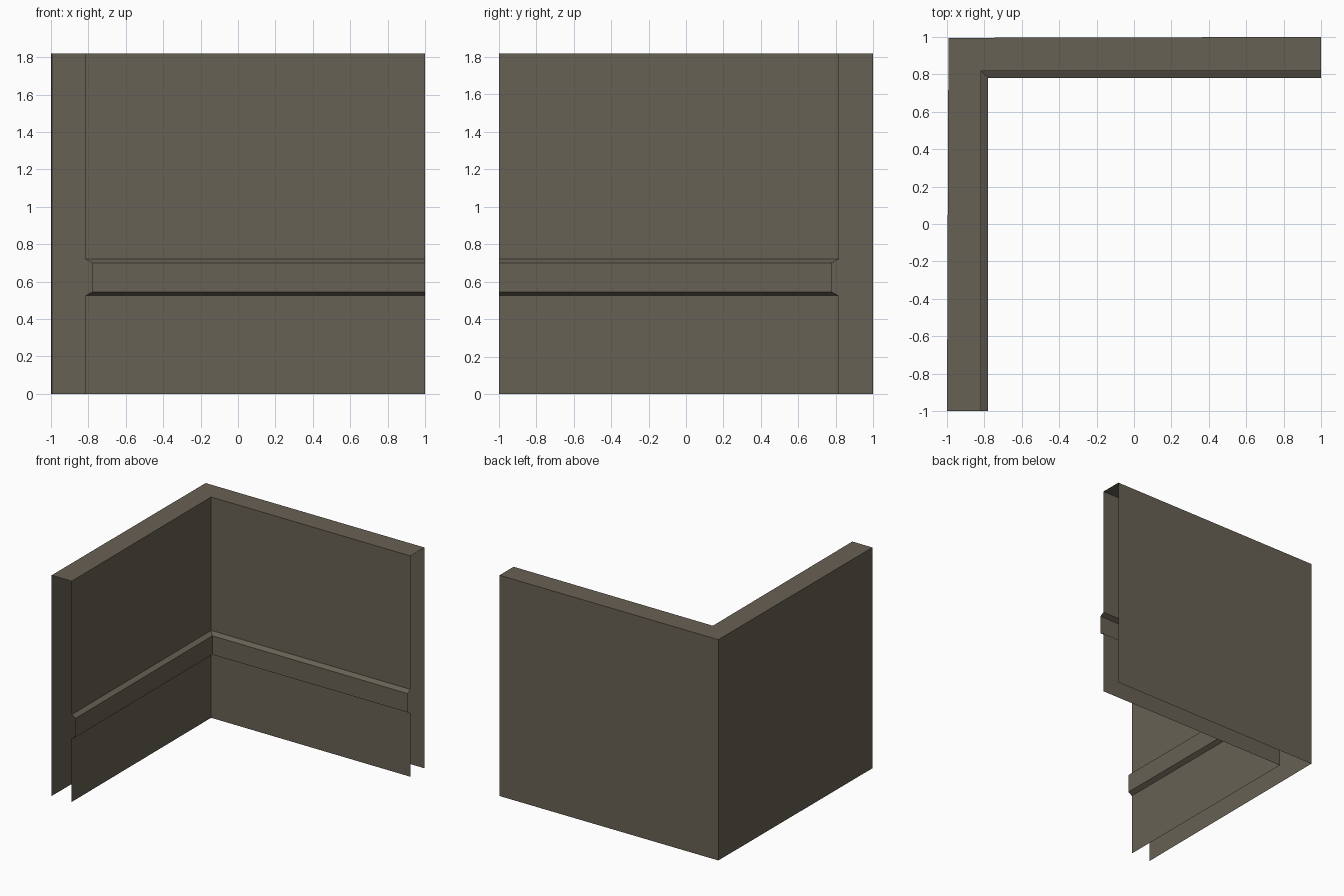
import bpy, bmesh

if "Cube" in bpy.data.objects:
    bpy.data.objects.remove(bpy.data.objects["Cube"])

OUT_TOP = 1.82

# Cross-section from outer foot, over the top, down the inner face and its rail
# (distance in from the outer face, height)
profile = [(0, 0), (0, OUT_TOP), (0.183, OUT_TOP), (0.183, 0.72),
           (0.22, 0.70), (0.22, 0.545), (0.183, 0.525), (0.183, 0)]

wall = bpy.data.materials.new("wall taupe")
wall.diffuse_color = (0.137, 0.119, 0.087, 1)
wall.use_nodes = True
wall.node_tree.nodes["Principled BSDF"].inputs["Base Color"].default_value = wall.diffuse_color


def stations(d, z):
    """Points at the left wall end, mitred corner and back wall end."""
    skew = 0.008 if d == 0 else 0  # outer corner is pulled in slightly
    return [(-1 + d, -1, z), (-1 + d + skew, 1 - d - skew * 0.6, z), (1, 1 - d, z)]


# Open-ended, open-bottomed corner wall shell with chair rail
bm = bmesh.new()
rows = [[bm.verts.new(p) for p in stations(d, z)] for d, z in profile]
for a, b in zip(rows, rows[1:]):
    for i in range(2):
        bm.faces.new((a[i], b[i], b[i + 1], a[i + 1]))
bm.normal_update()
# Top must face up; flip the whole shell together if not
if any(f.normal.z < -0.9 for f in bm.faces):
    bmesh.ops.reverse_faces(bm, faces=bm.faces[:])

mesh = bpy.data.meshes.new("corner_wall")
bm.to_mesh(mesh)
bm.free()
mesh.materials.append(wall)
obj = bpy.data.objects.new("corner_wall", mesh)
bpy.context.collection.objects.link(obj)
